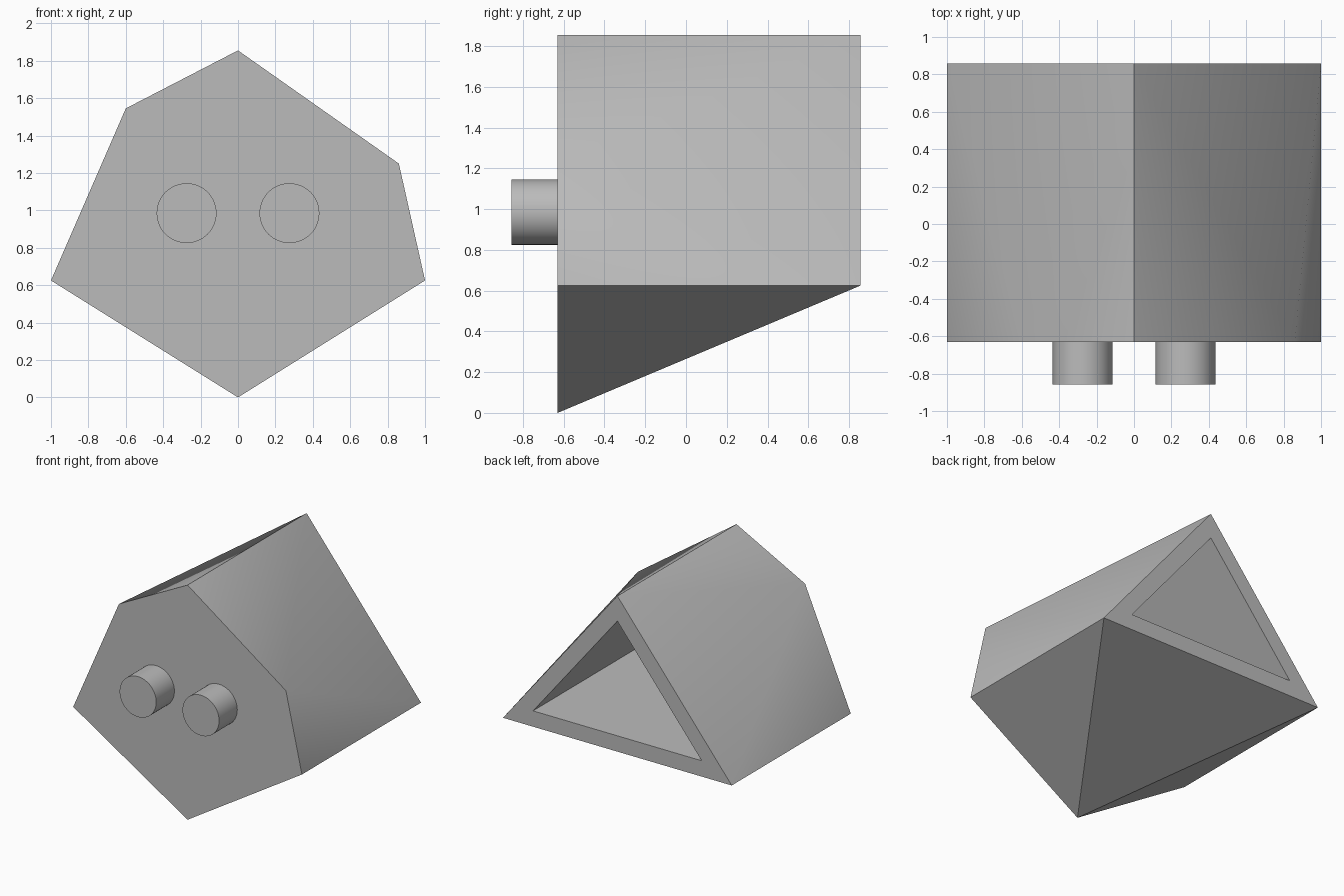
import bpy, bmesh, math
from mathutils import Matrix, Vector

cube = bpy.data.objects.get("Cube")
if cube:
    bpy.data.objects.remove(cube, do_unlink=True)

FRONT, BACK, PIN_END = -0.63, 0.857, -0.857
WALL = 0.125

grey = bpy.data.materials.new("plain_grey")
grey.use_nodes = True
grey.diffuse_color = (0.5, 0.5, 0.5, 1)
grey.node_tree.nodes["Principled BSDF"].inputs["Base Color"].default_value = (0.5, 0.5, 0.5, 1)


def finish(bm, name):
    """Turn a bmesh into a grey object with smooth sides and sharp rims."""
    bmesh.ops.recalc_face_normals(bm, faces=bm.faces)
    mesh = bpy.data.meshes.new(name)
    bm.to_mesh(mesh)
    bm.free()
    mesh.materials.append(grey)
    obj = bpy.data.objects.new(name, mesh)
    bpy.context.collection.objects.link(obj)
    bpy.ops.object.select_all(action='DESELECT')
    obj.select_set(True)
    bpy.context.view_layer.objects.active = obj
    bpy.ops.object.shade_smooth_by_angle(angle=math.radians(30))
    return obj


# Body: six-sided front lofted to a triangular back
bm = bmesh.new()
outline = [(0, 0), (1, 0.625), (0.86, 1.25), (0, 1.855), (-0.6, 1.545), (-1, 0.625)]
front = [bm.verts.new((x, FRONT, z)) for x, z in outline]
keel, left_low, left_mid, peak, right_mid, right_low = front
back_left, back_peak, back_right = [
    bm.verts.new((v.co.x, BACK, v.co.z)) for v in (left_low, peak, right_low)]

bm.faces.new(front)
bm.faces.new((keel, back_left, back_right))
for low, mid, corner in ((left_low, left_mid, back_left),
                         (right_low, right_mid, back_right)):
    bm.faces.new((keel, low, corner))
    bm.faces.new((low, mid, corner))
    bm.faces.new((mid, back_peak, corner))
    bm.faces.new((mid, peak, back_peak))
opening = bm.faces.new((back_left, back_peak, back_right))
bmesh.ops.recalc_face_normals(bm, faces=bm.faces)

# Deep triangular pocket in the back
bmesh.ops.inset_region(bm, faces=[opening], thickness=WALL,
                       use_boundary=True, use_even_offset=True)
floor = bmesh.ops.extrude_discrete_faces(bm, faces=[opening])["faces"][0]
bmesh.ops.translate(bm, verts=floor.verts, vec=Vector((0, FRONT + WALL - BACK, 0)))
finish(bm, "body")

# Two round pins on the front
for name, side in (("left_pin", 1), ("right_pin", -1)):
    bm = bmesh.new()
    place = (Matrix.Translation((side * 0.275, (FRONT + PIN_END) / 2, 0.985))
             @ Matrix.Rotation(math.pi / 2, 4, 'X'))
    bmesh.ops.create_cone(bm, cap_ends=True, segments=48, radius1=0.16, radius2=0.16,
                          depth=FRONT - PIN_END, matrix=place)
    finish(bm, name)
